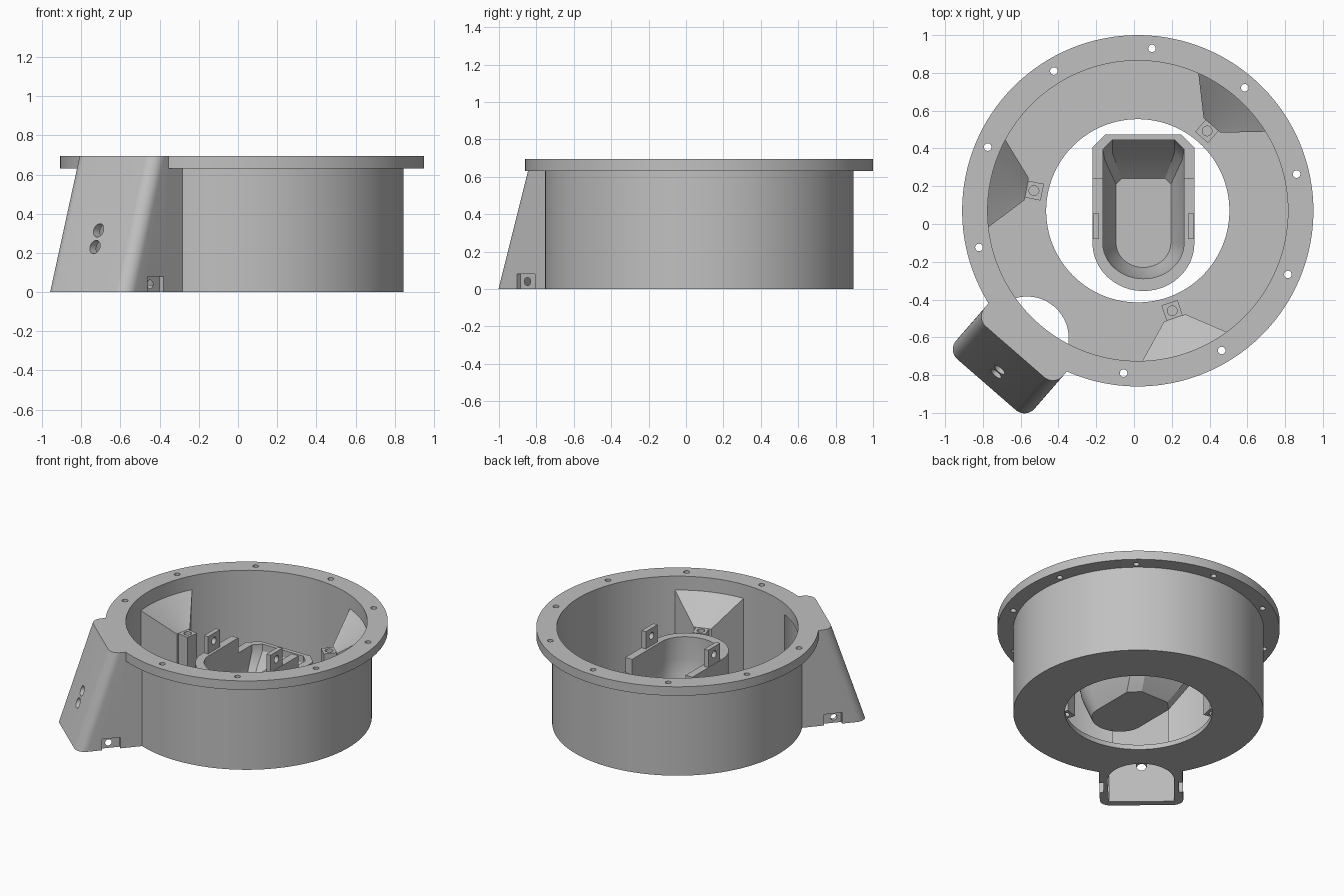
import bpy, bmesh, math
from mathutils import Vector

if "Cube" in bpy.data.objects:
    bpy.data.objects.remove(bpy.data.objects["Cube"])

CX, CY = 0.02, 0.07            # centre of the round shell
HOUSING = math.radians(229)    # direction of the side housing

mat = bpy.data.materials.new("grey")
mat.diffuse_color = (0.53, 0.53, 0.53, 1)
mat.use_nodes = True
mat.node_tree.nodes["Principled BSDF"].inputs["Base Color"].default_value = mat.diffuse_color


def loft(name, sections, cyclic=False):
    """Skin a list of equal-length closed sections."""
    bm = bmesh.new()
    rings = [[bm.verts.new(p) for p in s] for s in sections]
    pairs = list(zip(rings, rings[1:]))
    if cyclic:
        pairs.append((rings[-1], rings[0]))
    else:
        bm.faces.new(rings[0])
        bm.faces.new(rings[-1])
    for a, b in pairs:
        for i in range(len(a)):
            j = (i + 1) % len(a)
            bm.faces.new((a[i], a[j], b[j], b[i]))
    bmesh.ops.recalc_face_normals(bm, faces=bm.faces)
    me = bpy.data.meshes.new(name)
    bm.to_mesh(me)
    bm.free()
    me.materials.append(mat)
    ob = bpy.data.objects.new(name, me)
    bpy.context.collection.objects.link(ob)
    return ob


def polar(r, t, z, ang):
    """Point at radius r, sideways offset t, height z along a direction."""
    c, s = math.cos(ang), math.sin(ang)
    return Vector((CX + c * r - s * t, CY + s * r + c * t, z))


def rod(p0, p1, r, n=24):
    axis = (p1 - p0).normalized()
    u = axis.orthogonal().normalized()
    v = axis.cross(u)
    ang = [2 * math.pi * i / n for i in range(n)]
    return loft("cutter", [[p + r * (math.cos(a) * u + math.sin(a) * v) for a in ang]
                           for p in (p0, p1)])


def block(name, r, t, z, ang):
    return loft(name, [[polar(a, b, h, ang) for a, b in
                        ((r[0], t[0]), (r[1], t[0]), (r[1], t[1]), (r[0], t[1]))] for h in z])


def combine(ob, other, op="DIFFERENCE"):
    m = ob.modifiers.new("bool", "BOOLEAN")
    m.operation, m.object, m.solver = op, other, "EXACT"
    bpy.context.view_layer.objects.active = ob
    bpy.ops.object.modifier_apply(modifier=m.name)
    bpy.data.objects.remove(other)


# Round shell with floor opening and bolt flange
profile = [(.485, 0), (.825, 0), (.825, .63), (.93, .63),
           (.93, .695), (.795, .695), (.795, .035), (.485, .035)]
N = 128
shell = loft("shell", [[polar(r, 0, z, 2 * math.pi * i / N) for r, z in profile]
                       for i in range(N)], cyclic=True)


# Sloped side housing with rounded outer corners
def housing_section(z, half=.275, rad=.07):
    out = 1.22 - .23 * z / .695
    a0 = math.asin(half / .81)
    pts = [(.81 * math.cos(a), .81 * math.sin(a))
           for a in (a0 - 2 * a0 * i / 16 for i in range(17))]
    for sign in (-1, 1):
        arc = [math.radians(90 * i / 8) for i in range(9)]
        if sign > 0:
            arc.reverse()
        pts += [(out - rad + rad * math.sin(a), sign * (half - rad + rad * math.cos(a)))
                for a in arc]
    return [polar(r, t, z, HOUSING) for r, t in pts]


combine(shell, loft("housing", [housing_section(0), housing_section(.695)]), "UNION")


# Hollow inside the housing, opening into the shell
def cavity_section(z):
    out = 1.17 - .23 * z / .695
    arc = [math.radians(90 + 180 * i / 32) for i in range(33)]
    pts = [(.893 + .22 * math.cos(a), .22 * math.sin(a)) for a in arc]
    pts += [(out, -.215), (out, .215)]
    return [polar(r, t, z, HOUSING) for r, t in pts]


combine(shell, loft("cutter", [cavity_section(-.05), cavity_section(.615)]))

# Cable holes in the sloped face
for z in (.315, .23):
    combine(shell, rod(polar(1.02, 0, z, HOUSING), polar(1.3, 0, z, HOUSING), .034))

# Side notches with screw holes
for s in (-1, 1):
    combine(shell, block("cutter", (.925, 1.05), (s * .248, s * .32), (-.05, .08), HOUSING))
    combine(shell, rod(polar(1.0, s * .18, .04, HOUSING), polar(1.0, s * .3, .04, HOUSING), .022))

# Flange bolt holes, skipping the housing
for k in range(1, 10):
    a = HOUSING + k * math.radians(36)
    combine(shell, rod(polar(.863, 0, .55, a), polar(.863, 0, .75, a), .02))

# Three sloped gussets with screw tabs
gussets = []
for k in range(3):
    ang = math.radians(49 + 120 * k)
    secs = []
    for i in range(13):
        f = i / 6 - 1
        a = math.radians(17.5) * f
        ro, to = .802 * math.cos(a), .802 * math.sin(a)
        ri, ti = .6, .06 * f
        secs.append([polar(ri, ti, .02, ang), polar(ro, to, .02, ang),
                     polar(ro, to, .60, ang), polar(ri, ti, .42, ang)])
    gussets.append(loft("gusset", secs))
    tab = block("gusset_tab", (.515, .605), (-.045, .045), (.15, .42), ang)
    combine(tab, rod(polar(.56, 0, .1, ang), polar(.56, 0, .5, ang), .026))


# Central cup: chamfered at the back, rounded at the front
def outline(w, back, front, z, ch=.07):
    pts = [(w, back - ch), (w - ch, back), (-w + ch, back), (-w, back - ch)]
    for i in range(25):
        a = math.pi + math.pi * i / 24
        pts.append((w * math.cos(a), -.1 + (-.1 - front) * math.sin(a)))
    return [Vector((.05 + x, y, z)) for x, y in pts]


cup = loft("cup", [outline(.27, .475, -.355, .46), outline(.27, .475, -.355, .29),
                   outline(.25, .42, -.335, .18), outline(.18, .27, -.27, .02)])
combine(cup, loft("cutter", [outline(.215, .445, -.29, .6, .05), outline(.215, .445, -.29, .30, .05),
                             outline(.205, .38, -.28, .20, .04), outline(.145, .24, -.23, .06, .03)]))


def box(name, x0, x1, y0, y1, z0, z1):
    return loft(name, [[Vector(p + (z,)) for p in ((x0, y0), (x1, y0), (x1, y1), (x0, y1))]
                       for z in (z0, z1)])


# Lowered back rim of the cup
combine(cup, box("cutter", -.5, .5, .24, .6, .35, .7))

# Pivot lugs on the cup sides
for s in (-1, 1):
    x0, x1 = sorted((.05 + s * .235, .05 + s * .268))
    lug = box("cup_lug", x0, x1, -.08, .055, .42, .585)
    combine(lug, rod(Vector((x0 - .05, -.012, .53)), Vector((x1 + .05, -.012, .53)), .025))

# Smooth curved walls, keep edges crisp
for ob in bpy.context.scene.objects:
    bpy.ops.object.select_all(action="DESELECT")
    ob.select_set(True)
    bpy.context.view_layer.objects.active = ob
    bpy.ops.object.shade_smooth_by_angle(angle=math.radians(25))
